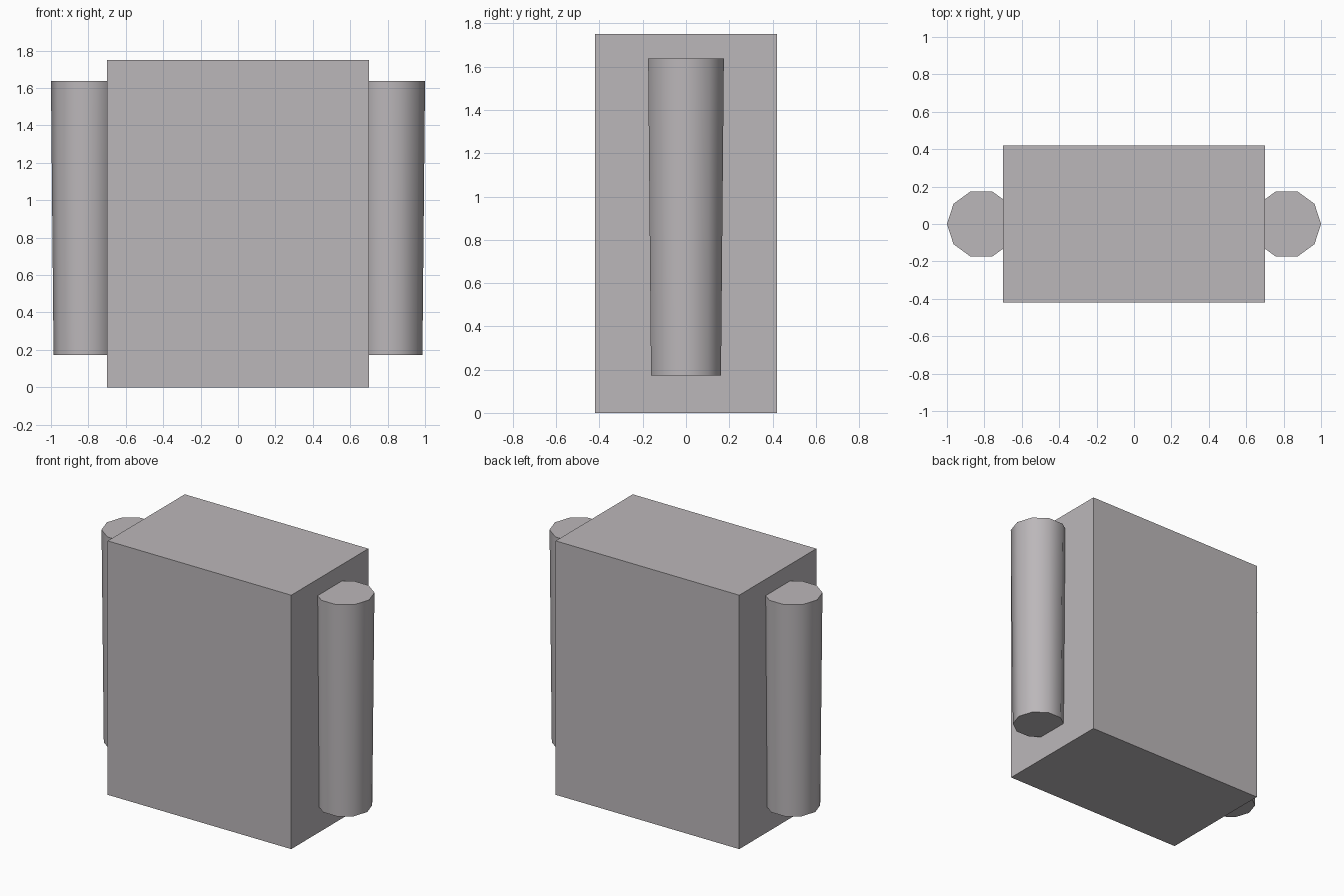
import bpy
import math

cube = bpy.data.objects.get("Cube")
if cube:
    bpy.data.objects.remove(cube, do_unlink=True)

# One warm grey for everything
grey = bpy.data.materials.new("warm_grey")
grey.use_nodes = True
colour = (0.50, 0.475, 0.49, 1)
grey.diffuse_color = colour
grey.node_tree.nodes["Principled BSDF"].inputs["Base Color"].default_value = colour


def finish(name):
    obj = bpy.context.object
    obj.name = name
    obj.data.materials.append(grey)
    return obj


# Main block
HEIGHT = 1.75
bpy.ops.mesh.primitive_cube_add(size=1, location=(0, 0, HEIGHT / 2))
body = finish("body")
body.scale = (1.40, 0.84, HEIGHT)
bpy.ops.object.transform_apply(location=False, rotation=False, scale=True)

# Tapered ten-sided side columns, partly sunk into the block
BOTTOM, TOP = 0.172, 1.637
for side, name in ((1, "left_column"), (-1, "right_column")):
    bpy.ops.mesh.primitive_cone_add(
        vertices=10, radius1=0.17, radius2=0.184, depth=TOP - BOTTOM,
        location=(side * 0.816, 0, (TOP + BOTTOM) / 2),
        rotation=(0, 0, math.pi / 2))
    finish(name)
    bpy.ops.object.shade_smooth_by_angle(angle=math.radians(50))
